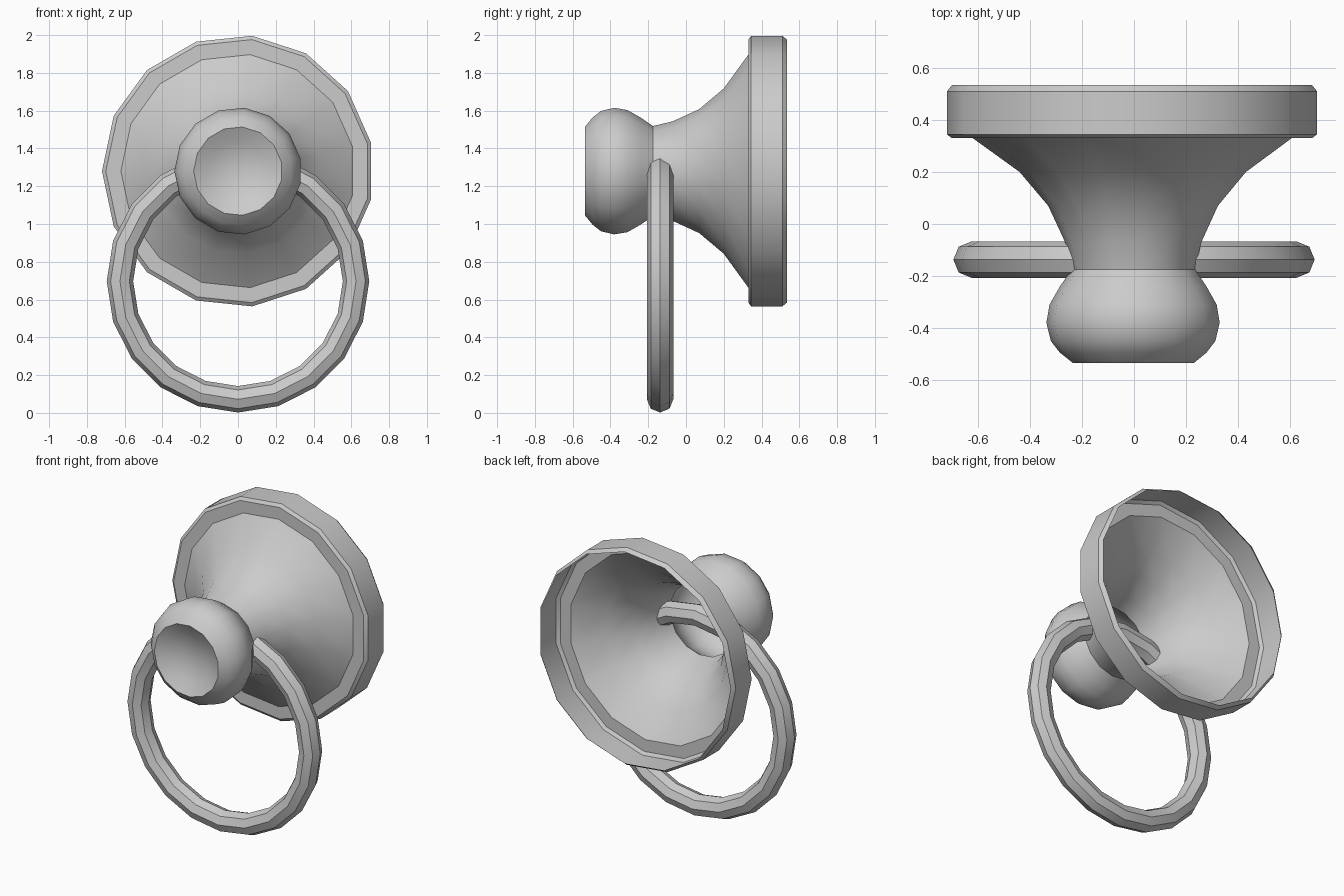
import bpy, bmesh
from math import cos, sin, pi, radians

if "Cube" in bpy.data.objects:
    bpy.data.objects.remove(bpy.data.objects["Cube"])

AXIS_Z = 1.28   # height of the turning axis
SIDES = 15


def smooth(obj):
    bpy.ops.object.select_all(action='DESELECT')
    obj.select_set(True)
    bpy.context.view_layer.objects.active = obj
    bpy.ops.object.shade_smooth_by_angle(angle=radians(30))


def lathe(name, profile):
    """Turn (y, radius) points, listed back to front, around the y axis."""
    bm = bmesh.new()
    rings = []
    for y, r in profile:
        if r == 0:
            rings.append([bm.verts.new((0, y, AXIS_Z))] * SIDES)
        else:
            angles = [pi + 2 * pi * j / SIDES for j in range(SIDES)]
            rings.append([bm.verts.new((r * cos(a), y, AXIS_Z + r * sin(a)))
                          for a in angles])
    for a, b in zip(rings, rings[1:]):
        for j in range(SIDES):
            k = (j + 1) % SIDES
            quad = [a[j], a[k], b[k], b[j]]
            bm.faces.new(list(dict.fromkeys(quad)))
    mesh = bpy.data.meshes.new(name)
    bm.to_mesh(mesh)
    bm.free()
    obj = bpy.data.objects.new(name, mesh)
    bpy.context.collection.objects.link(obj)
    smooth(obj)
    return obj


# Hollow wall plate with flared neck, open at the back
lathe("flared_base", [(0.535, 0.70), (0.51, 0.72), (0.345, 0.72), (0.33, 0.70),
                      (0.33, 0.62), (0.20, 0.44), (0.07, 0.33),
                      (-0.07, 0.265), (-0.175, 0.24)])

# Rounded knob with a shallow dished front
lathe("knob", [(-0.175, 0.24), (-0.24, 0.285), (-0.31, 0.325), (-0.38, 0.337),
               (-0.45, 0.32), (-0.495, 0.285), (-0.535, 0.235),
               (-0.495, 0.16), (-0.47, 0.08), (-0.463, 0)])

# Pull ring hanging through the neck
bpy.ops.mesh.primitive_torus_add(major_segments=20, minor_segments=8,
                                 major_radius=0.625, minor_radius=0.07,
                                 location=(0, -0.137, 0.697),
                                 rotation=(pi / 2, 0, 0))
ring = bpy.context.object
ring.name = "pull_ring"
smooth(ring)
